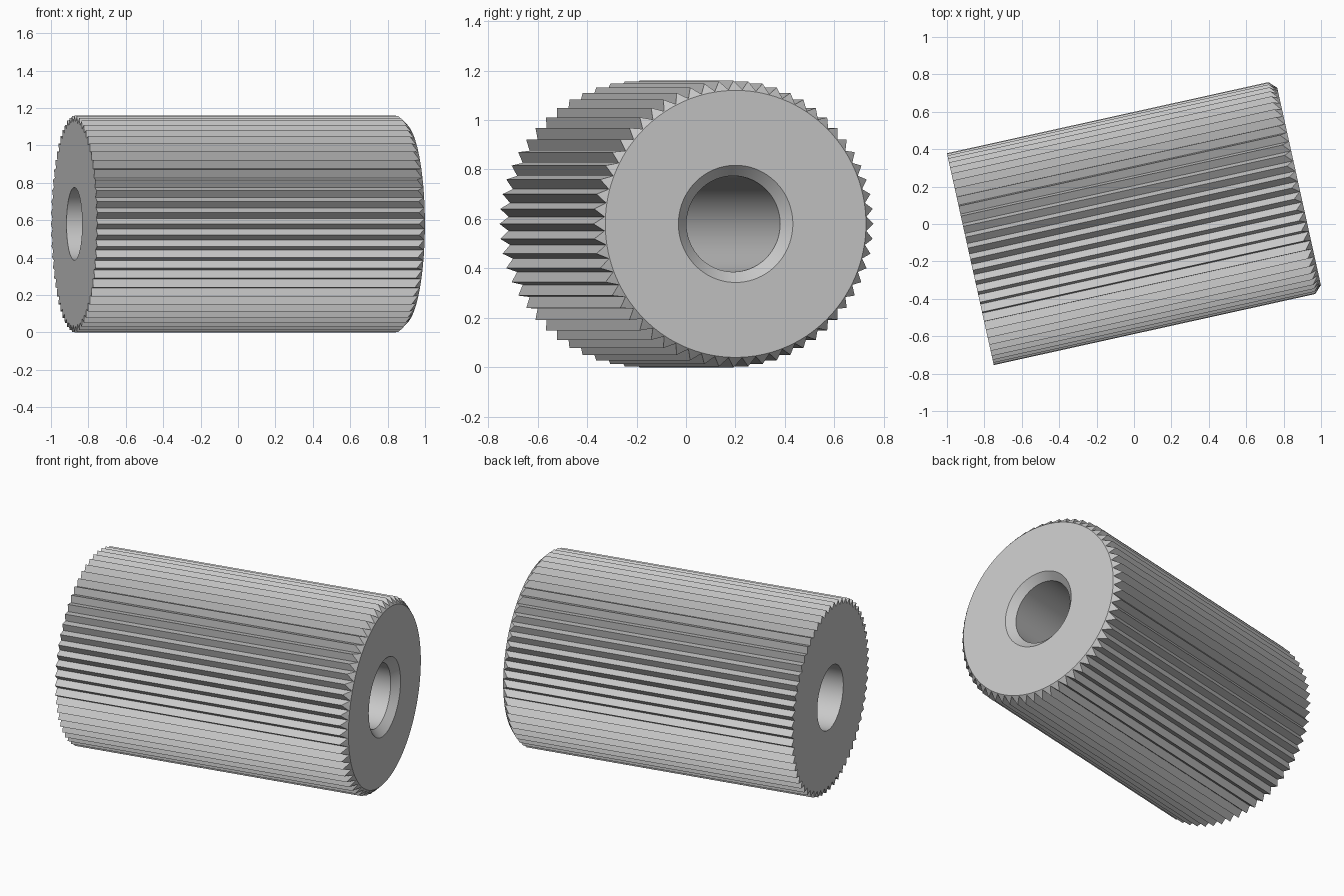
import bpy
import bmesh
from math import cos, sin, tau, radians
from mathutils import Matrix

cube = bpy.data.objects.get("Cube")
if cube:
    bpy.data.objects.remove(cube)

TEETH = 60
LENGTH = 1.8
TIP, ROOT = 0.58, 0.543      # ridge and groove radii
FACE = 0.54                  # rim of the chamfered end face
BORE, SINK = 0.194, 0.237    # through hole and countersink radii

steel = bpy.data.materials.new("grey steel")
steel.use_nodes = True
grey = (0.58, 0.58, 0.58, 1)
steel.diffuse_color = grey
steel.node_tree.nodes["Principled BSDF"].inputs["Base Color"].default_value = grey

bm = bmesh.new()
count = TEETH * 2


def ring(radius_of, height_of):
    """One ring around the axis; radius and height may vary per tooth point."""
    verts = []
    for i in range(count):
        a, r = tau * i / count, radius_of(i)
        verts.append(bm.verts.new((height_of(r), r * cos(a), r * sin(a))))
    return verts


def tooth(i):
    return ROOT if i % 2 else TIP


# Closed section: serrated side, chamfer, end face, countersink, bore, back face
rings = [
    ring(tooth, lambda r: 0),
    ring(tooth, lambda r: LENGTH - (r - FACE)),
    ring(lambda i: FACE, lambda r: LENGTH),
    ring(lambda i: SINK, lambda r: LENGTH),
    ring(lambda i: BORE, lambda r: LENGTH - (SINK - BORE)),
    ring(lambda i: BORE, lambda r: 0),
]
for k, lower in enumerate(rings):
    upper = rings[(k + 1) % len(rings)]
    for i in range(count):
        j = (i + 1) % count
        bm.faces.new((lower[i], lower[j], upper[j], upper[i]))
bmesh.ops.recalc_face_normals(bm, faces=bm.faces)

# Lay the sleeve on its side, turned slightly about the vertical
bm.transform(Matrix.Translation((-0.875, -0.188, TIP)) @ Matrix.Rotation(radians(12.47), 4, "Z"))

mesh = bpy.data.meshes.new("serrated_sleeve")
bm.to_mesh(mesh)
bm.free()
mesh.materials.append(steel)
sleeve = bpy.data.objects.new("serrated_sleeve", mesh)
bpy.context.collection.objects.link(sleeve)

# Smooth bore and chamfers, crisp teeth and rims
bpy.ops.object.select_all(action="DESELECT")
sleeve.select_set(True)
bpy.context.view_layer.objects.active = sleeve
bpy.ops.object.shade_smooth_by_angle(angle=radians(25))
